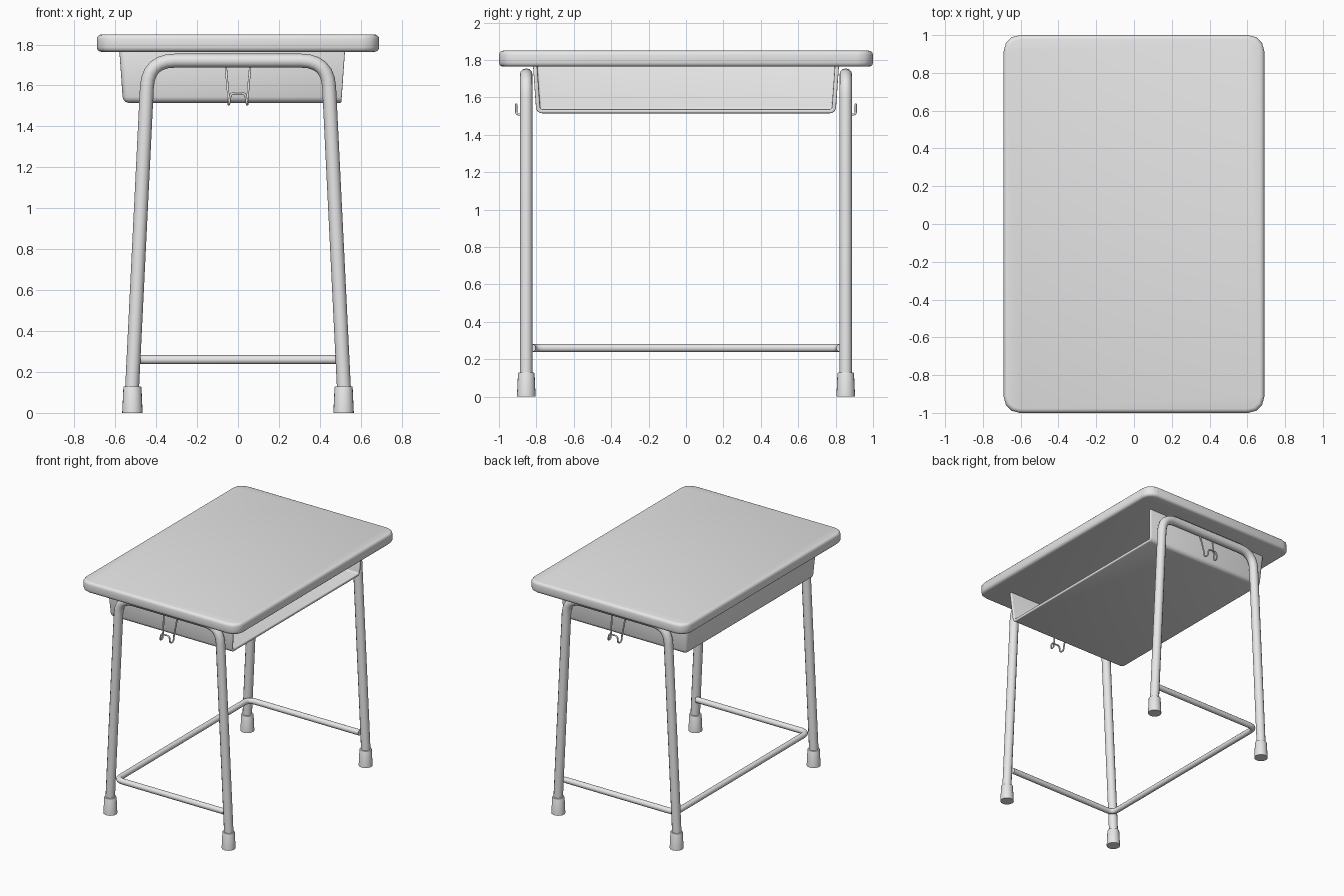
import bpy
import bmesh
from math import radians
from mathutils import Vector

default = bpy.data.objects.get("Cube")
if default:
    bpy.data.objects.remove(default, do_unlink=True)

grey = bpy.data.materials.new("light_grey")
grey.use_nodes = True
GREY = (0.8, 0.8, 0.8, 1)
grey.diffuse_color = GREY
grey.node_tree.nodes["Principled BSDF"].inputs["Base Color"].default_value = GREY


def finish(obj, angle=35):
    """Give the object its material and smooth shading."""
    obj.data.materials.clear()
    obj.data.materials.append(grey)
    bpy.ops.object.select_all(action="DESELECT")
    obj.select_set(True)
    bpy.context.view_layer.objects.active = obj
    bpy.ops.object.shade_smooth_by_angle(angle=radians(angle))
    return obj


def add_mesh(name, bm):
    bmesh.ops.recalc_face_normals(bm, faces=bm.faces)
    mesh = bpy.data.meshes.new(name)
    bm.to_mesh(mesh)
    bm.free()
    obj = bpy.data.objects.new(name, mesh)
    bpy.context.collection.objects.link(obj)
    return obj


def rounded(points, radius, steps=6):
    """Round the inner corners of a path."""
    pts = [Vector(p) for p in points]
    path = [pts[0]]
    for a, b, c in zip(pts, pts[1:], pts[2:]):
        start = b + (a - b).normalized() * min(radius, (a - b).length * 0.49)
        end = b + (c - b).normalized() * min(radius, (c - b).length * 0.49)
        for i in range(steps + 1):
            t = i / steps
            path.append(start * (1 - t) ** 2 + b * 2 * t * (1 - t) + end * t ** 2)
    return path + [pts[-1]]


def tube(name, points, radius, bend, resolution=4):
    path = rounded(points, bend)
    curve = bpy.data.curves.new(name, "CURVE")
    curve.dimensions = "3D"
    curve.bevel_depth = radius
    curve.bevel_resolution = resolution
    curve.use_fill_caps = True
    spline = curve.splines.new("POLY")
    spline.points.add(len(path) - 1)
    for point, co in zip(spline.points, path):
        point.co = (*co, 1)
    obj = bpy.data.objects.new(name, curve)
    bpy.context.collection.objects.link(obj)
    bpy.ops.object.select_all(action="DESELECT")
    obj.select_set(True)
    bpy.context.view_layer.objects.active = obj
    bpy.ops.object.convert(target="MESH")
    return finish(bpy.context.object, 50)


# Tabletop: slab with rounded corners and softened rims
bm = bmesh.new()
bmesh.ops.create_cube(bm, size=1)
for v in bm.verts:
    v.co = (v.co.x * 1.38, v.co.y * 2, 1.807 + v.co.z * 0.085)
uprights = [e for e in bm.edges if abs(e.verts[0].co.z - e.verts[1].co.z) > 0.01]
bmesh.ops.bevel(bm, geom=uprights, offset=0.085, segments=3, profile=0.5, affect="EDGES")
rims = [e for e in bm.edges if abs(e.verts[0].co.z - e.verts[1].co.z) < 0.01
        and any(abs(f.normal.z) < 0.5 for f in e.link_faces)]
bmesh.ops.bevel(bm, geom=rims, offset=0.022, segments=3, profile=0.5, affect="EDGES")
finish(add_mesh("tabletop", bm))

# Storage tray: tapered shell, open at the user's side (+x)
bm = bmesh.new()
bmesh.ops.create_cube(bm, size=2)
for v in bm.verts:
    flare = 0.018 if v.co.z > 0 else 0
    x = 0.505 + flare if v.co.x > 0 else -0.562 - flare
    v.co = (x, v.co.y * (0.8 + flare), 1.77 if v.co.z > 0 else 1.515)
bm.normal_update()
open_faces = [f for f in bm.faces if f.normal.z > 0.9 or f.normal.x > 0.9]
bmesh.ops.delete(bm, geom=open_faces, context="FACES")
folds = [e for e in bm.edges if len(e.link_faces) == 2]
bmesh.ops.bevel(bm, geom=folds, offset=0.03, segments=4, profile=0.5, affect="EDGES")
tray = add_mesh("storage_tray", bm)
shell = tray.modifiers.new("shell", "SOLIDIFY")
shell.thickness = 0.022
shell.offset = -1
soft = tray.modifiers.new("soft_rim", "BEVEL")
soft.width = 0.006
soft.segments = 2
soft.limit_method = "ANGLE"
soft.angle_limit = radians(50)
finish(tray, 40)

# End frames, rubber feet and bag hooks, one set for each end
for end, s in (("front", -1), ("back", 1)):
    y = 0.854 * s
    tube(end + "_leg_frame",
         [(-0.521, y, 0.05), (-0.439, y, 1.721), (0.439, y, 1.721), (0.521, y, 0.05)],
         0.034, 0.13)

    for side, x in (("right", -0.516), ("left", 0.516)):
        bm = bmesh.new()
        bmesh.ops.create_cone(bm, cap_ends=True, segments=20, radius1=0.05,
                              radius2=0.044, depth=0.13)
        bmesh.ops.translate(bm, verts=bm.verts, vec=(x, y, 0.065))
        top = [e for e in bm.edges if all(v.co.z > 0.1 for v in e.verts)]
        bmesh.ops.bevel(bm, geom=top, offset=0.006, segments=2, profile=0.5, affect="EDGES")
        finish(add_mesh(f"{end}_{side}_foot", bm), 40)

    half = [(0.062, 0.832, 1.72), (0.048, 0.865, 1.56), (0.046, 0.872, 1.508),
            (0.044, 0.908, 1.508), (0.036, 0.908, 1.562)]
    wire = half + [(-x, yy, z) for x, yy, z in reversed(half)]
    tube(end + "_bag_hook", [(x, yy * s, z) for x, yy, z in wire], 0.006, 0.018, 2)

# Foot rail: one bent bar joining all four legs along the far side
tube("foot_rail",
     [(0.485, -0.825, 0.26), (-0.485, -0.825, 0.26),
      (-0.485, 0.825, 0.26), (0.485, 0.825, 0.26)],
     0.022, 0.06)
